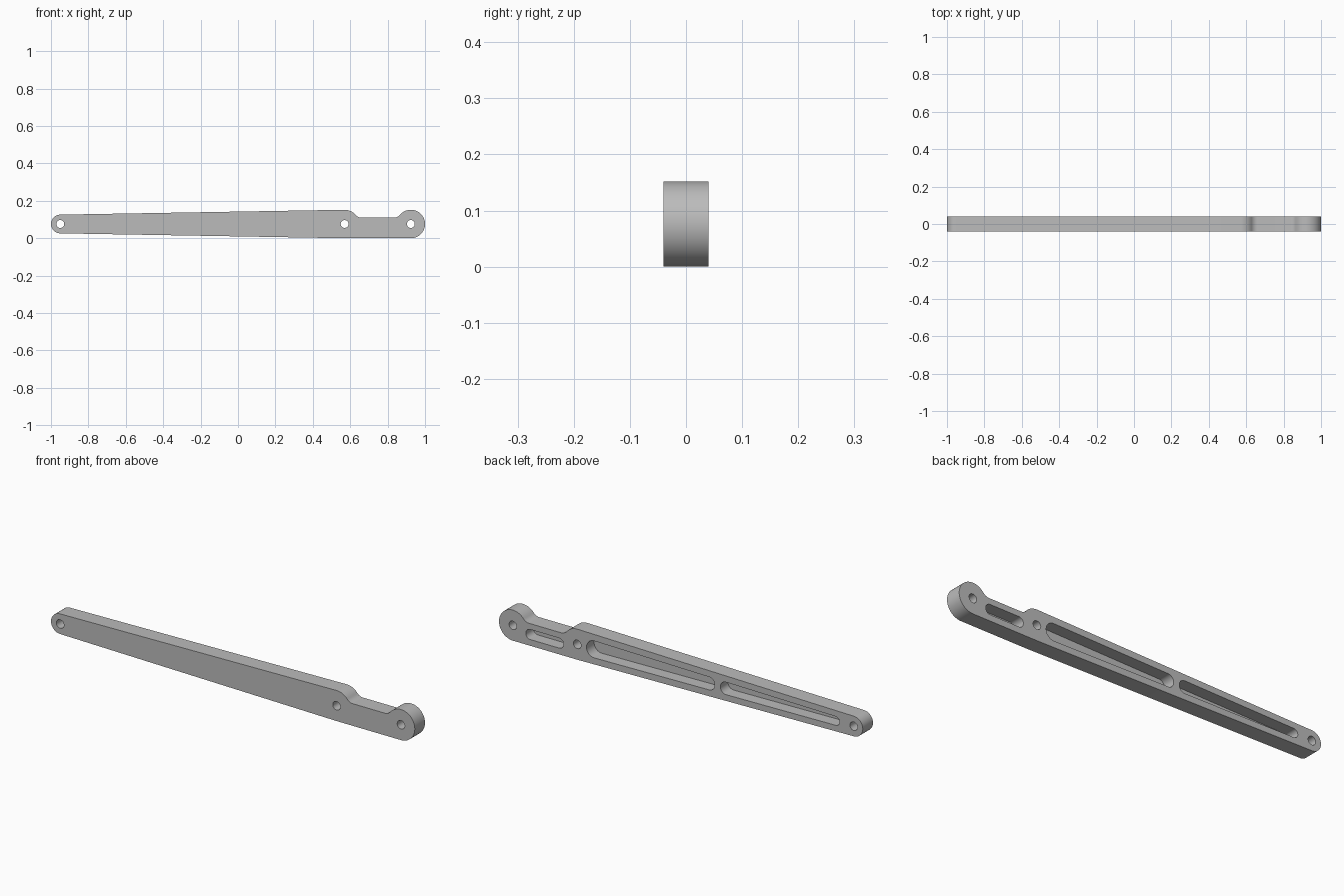
import bpy, bmesh
from math import sin, cos, asin, acos, pi, radians, degrees

cube = bpy.data.objects.get("Cube")
if cube:
    bpy.data.objects.remove(cube)

HALF = 0.04          # half thickness
R_BIG, R_END = 0.076, 0.05
ZC = R_BIG           # pivot line height
X_END, X_MID, X_KNOB = -0.95, 0.57, 0.924
NECK, FILLET = 0.11, 0.04

grey = bpy.data.materials.new("plain grey")
grey.use_nodes = True
colour = (0.5, 0.5, 0.5, 1)
grey.diffuse_color = colour
grey.node_tree.nodes["Principled BSDF"].inputs["Base Color"].default_value = colour


def arc(x, z, r, start, end, steps=24):
    """Points on an arc, angles in degrees."""
    angles = [radians(start + (end - start) * i / steps) for i in range(steps + 1)]
    return [(x + r * cos(a), z + r * sin(a)) for a in angles]


def tangent_tilt(x1, r1, x2, r2):
    return degrees(asin((r2 - r1) / (x2 - x1)))


def prism(name, points, y0, y1):
    """Extrude an x-z outline from y0 to y1."""
    bm = bmesh.new()
    clean = []
    for p in points:
        if not clean or abs(p[0] - clean[-1][0]) + abs(p[1] - clean[-1][1]) > 1e-5:
            clean.append(p)
    face = bm.faces.new([bm.verts.new((x, y0, z)) for x, z in clean])
    new = bmesh.ops.extrude_face_region(bm, geom=[face])["geom"]
    moved = [v for v in new if isinstance(v, bmesh.types.BMVert)]
    bmesh.ops.translate(bm, verts=moved, vec=(0, y1 - y0, 0))
    bmesh.ops.recalc_face_normals(bm, faces=bm.faces)
    mesh = bpy.data.meshes.new(name)
    bm.to_mesh(mesh)
    bm.free()
    mesh.materials.append(grey)
    obj = bpy.data.objects.new(name, mesh)
    bpy.context.collection.objects.link(obj)
    return obj


def slot_outline(x1, r1, x2, r2, z):
    """Tapered slot: two end circles joined by tangents."""
    t = tangent_tilt(x1, r1, x2, r2)
    return arc(x1, z, r1, 90 + t, 270 - t) + arc(x2, z, r2, t - 90, 90 + t)


# Arm outline: tapered beam, stepped neck with fillets, round knob
tilt = tangent_tilt(X_END, R_END, X_MID, R_BIG)
fz = NECK + FILLET
rise = degrees(asin((fz - ZC) / (R_BIG + FILLET)))
dx = (R_BIG + FILLET) * cos(radians(rise))
outline = (arc(X_END, ZC, R_END, 90 + tilt, 270 - tilt)
           + arc(X_MID, ZC, R_BIG, 270 - tilt, 270, 2)
           + arc(X_KNOB, ZC, R_BIG, -90, 180 - rise, 40)
           + arc(X_KNOB - dx, fz, FILLET, -rise, -90, 12)
           + arc(X_MID + dx, fz, FILLET, -90, rise - 180, 12)
           + arc(X_MID, ZC, R_BIG, rise, 90 + tilt, 12))
arm = prism("lever_arm", outline, -HALF, HALF)

# Pivot holes go right through; lightening pockets open at the back
cutters = [prism("pivot_hole_cutter", arc(x, ZC, 0.021, 0, 348.75, 31), -0.1, 0.1)
           for x in (X_END, X_MID, X_KNOB)]
floor = -HALF + 0.02
for x1, r1, x2, r2, z in ((-0.85, 0.022, -0.248, 0.031, ZC),
                          (-0.154, 0.032, 0.477, 0.042, ZC),
                          (0.67, 0.025, 0.828, 0.025, 0.056)):
    cutters.append(prism("pocket_cutter", slot_outline(x1, r1, x2, r2, z), floor, 0.1))

bpy.ops.object.select_all(action="DESELECT")
arm.select_set(True)
bpy.context.view_layer.objects.active = arm
for cutter in cutters:
    cutter.hide_render = True
    mod = arm.modifiers.new("cut", "BOOLEAN")
    mod.operation, mod.solver, mod.object = "DIFFERENCE", "EXACT", cutter
    bpy.ops.object.modifier_apply(modifier=mod.name)
    bpy.data.objects.remove(cutter)

bpy.ops.object.shade_smooth_by_angle(angle=radians(30))
